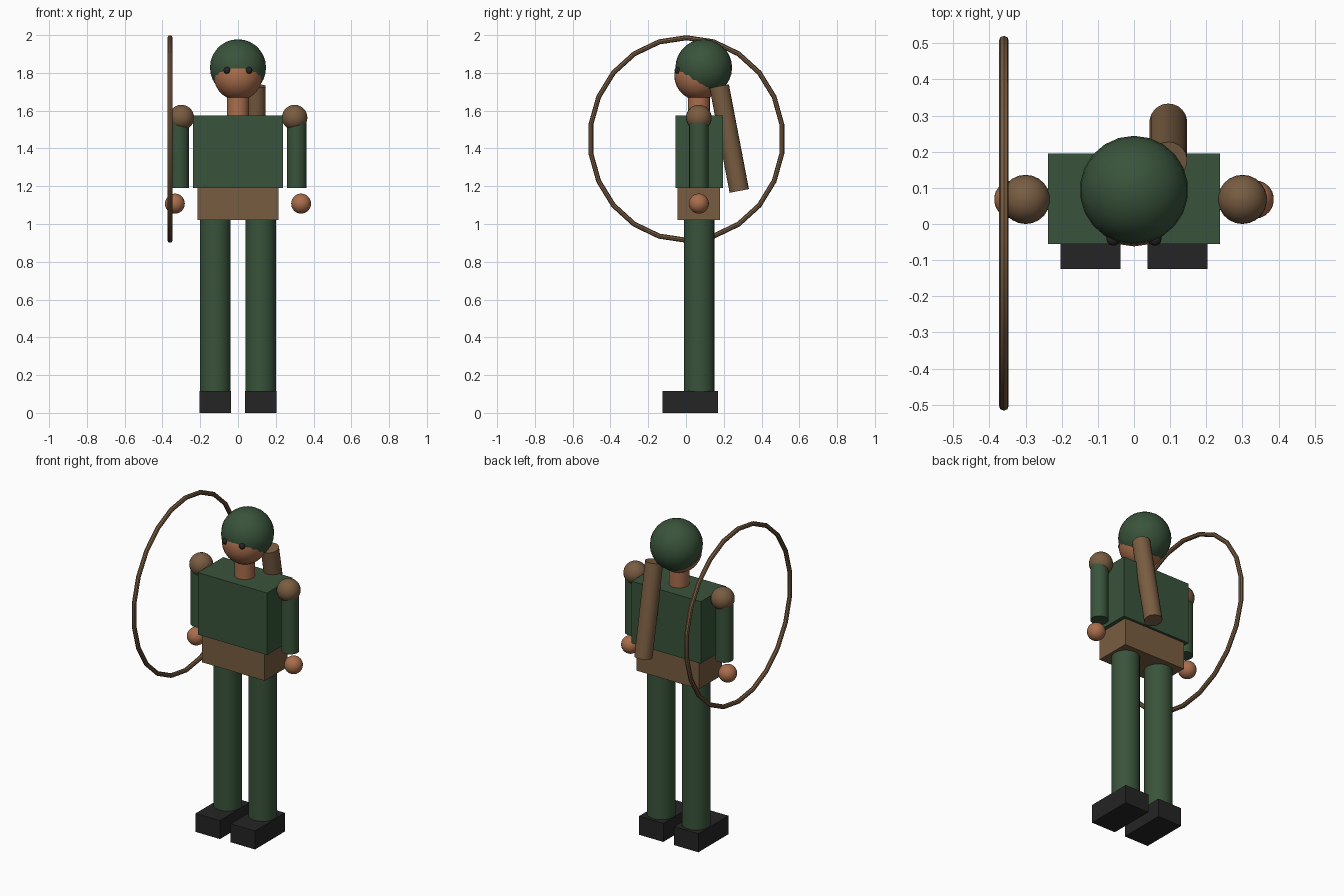
import bpy
from math import radians
from mathutils import Vector

cube = bpy.data.objects.get("Cube")
if cube:
    bpy.data.objects.remove(cube, do_unlink=True)


def material(name, rgb):
    m = bpy.data.materials.new(name)
    m.use_nodes = True
    m.diffuse_color = (*rgb, 1)
    m.node_tree.nodes["Principled BSDF"].inputs["Base Color"].default_value = (*rgb, 1)
    return m


GREEN = material("forest green", (0.041, 0.087, 0.043))
BROWN = material("leather brown", (0.19, 0.108, 0.053))
SKIN = material("skin", (0.4, 0.155, 0.073))
BLACK = material("boot black", (0.018, 0.018, 0.018))
SIDES = 22
MID = 0.068  # depth of the body's centre line


def finish(name, mat, smooth=True):
    o = bpy.context.object
    o.name = name
    o.data.materials.append(mat)
    if smooth:
        bpy.ops.object.shade_smooth_by_angle(angle=radians(40))
    return o


def box(name, mat, low, high):
    low, high = Vector(low), Vector(high)
    bpy.ops.mesh.primitive_cube_add(size=1, location=(low + high) / 2)
    bpy.context.object.scale = high - low
    finish(name, mat, False)


def ball(name, mat, centre, r):
    bpy.ops.mesh.primitive_uv_sphere_add(segments=SIDES, ring_count=14, radius=r, location=centre)
    finish(name, mat)


def rod(name, mat, start, end, r):
    a, b = Vector(start), Vector(end)
    bpy.ops.mesh.primitive_cylinder_add(vertices=SIDES, radius=r, depth=(b - a).length,
                                        location=(a + b) / 2)
    bpy.context.object.rotation_euler = (b - a).to_track_quat("Z", "Y").to_euler()
    finish(name, mat)


# Trunk
box("tunic", GREEN, (-0.238, -0.055, 1.19), (0.238, 0.195, 1.575))
box("belt", BROWN, (-0.215, -0.045, 1.02), (0.215, 0.18, 1.19))

# Head
rod("neck", SKIN, (0, MID, 1.57), (0, MID, 1.72), 0.058)
ball("head", SKIN, (0, MID, 1.785), 0.13)
ball("hood", GREEN, (0, 0.094, 1.828), 0.15)

# Paired limbs and eyes
for side, s in (("left", 1), ("right", -1)):
    ball(side + "_eye", BLACK, (s * 0.058, -0.042, 1.813), 0.018)
    ball(side + "_shoulder", BROWN, (s * 0.3, MID, 1.563), 0.068)
    rod(side + "_arm", GREEN, (s * 0.311, MID, 1.19), (s * 0.311, MID, 1.56), 0.051)
    ball(side + "_hand", SKIN, (s * 0.334, MID, 1.108), 0.053)
    rod(side + "_leg", GREEN, (s * 0.12, 0.07, 0.11), (s * 0.12, 0.07, 1.02), 0.081)
    inner, outer = sorted((s * 0.037, s * 0.204))
    box(side + "_boot", BLACK, (inner, -0.124, 0), (outer, 0.17, 0.115))

# Slanted quiver on the back
rod("quiver", BROWN, (0.095, 0.282, 1.175), (0.095, 0.176, 1.73), 0.052)

# Hoop-shaped bow in the right hand
bpy.ops.mesh.primitive_torus_add(major_segments=SIDES, minor_segments=8, major_radius=0.536,
                                 minor_radius=0.0135, location=(-0.36, 0.002, 1.45),
                                 rotation=(0, radians(90), 0))
bpy.context.object.scale.y = 0.953
finish("bow", BROWN)
